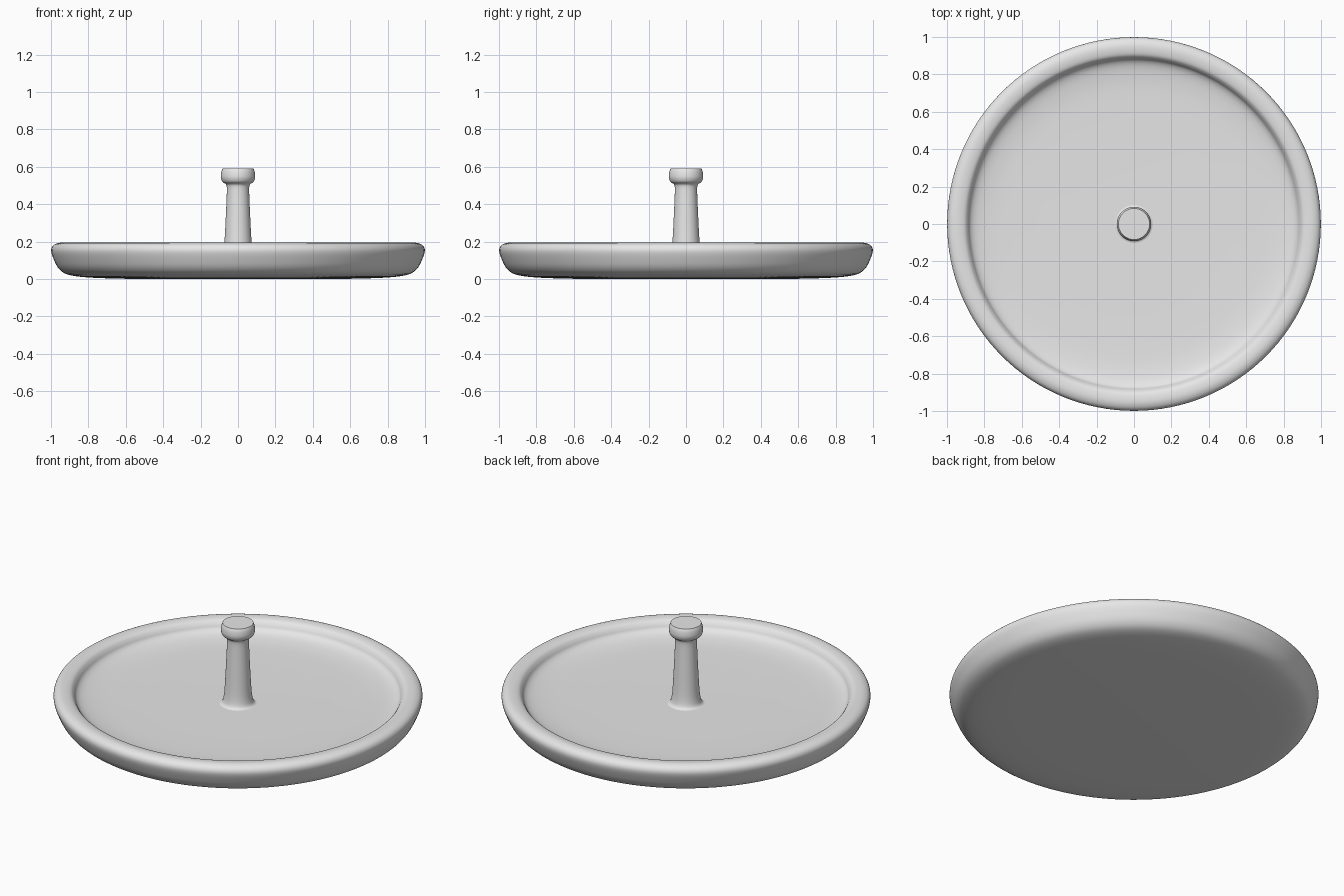
import bpy
import math
from mathutils import Vector

cube = bpy.data.objects.get("Cube")
if cube:
    bpy.data.objects.remove(cube, do_unlink=True)

grey = bpy.data.materials.new("light_grey")
grey.use_nodes = True
colour = (0.8, 0.8, 0.8, 1)
grey.diffuse_color = colour
grey.node_tree.nodes["Principled BSDF"].inputs["Base Color"].default_value = colour


def smooth_path(points, steps=4):
    """Catmull-Rom curve through (radius, height) points."""
    p = [Vector(q) for q in points]
    p = [p[0]] + p + [p[-1]]
    path = []
    for a, b, c, d in zip(p, p[1:], p[2:], p[3:]):
        for i in range(steps):
            t = i / steps
            path.append(0.5 * (2 * b + (c - a) * t + (2 * a - 5 * b + 4 * c - d) * t**2
                               + (3 * b - a - 3 * c + d) * t**3))
    return path + [p[-1]]


def lathe(name, profile, sides):
    """Turn a profile about z; flat discs close any open ends away from the axis."""
    verts, faces = [], []
    for r, z in profile:
        for k in range(sides):
            a = math.tau * k / sides
            verts.append((r * math.cos(a), r * math.sin(a), z))
    for j in range(len(profile) - 1):
        for k in range(sides):
            n = (k + 1) % sides
            low, high = j * sides, (j + 1) * sides
            faces.append((low + k, low + n, high + n, high + k))
    last = (len(profile) - 1) * sides
    faces.append(tuple(reversed(range(sides))))
    faces.append(tuple(range(last, last + sides)))
    mesh = bpy.data.meshes.new(name)
    mesh.from_pydata(verts, [], faces)
    mesh.materials.append(grey)
    obj = bpy.data.objects.new(name, mesh)
    bpy.context.collection.objects.link(obj)
    bpy.ops.object.select_all(action="DESELECT")
    obj.select_set(True)
    bpy.context.view_layer.objects.active = obj
    bpy.ops.object.shade_smooth_by_angle(angle=math.radians(35))
    return obj


# Shallow dish: underside, rounded outer wall, rim, inner wall and floor
lathe("dish", smooth_path([
    (0.5, 0), (0.7, 0.004), (0.84, 0.012), (0.92, 0.028), (0.96, 0.058),
    (0.985, 0.105), (0.999, 0.15), (0.99, 0.178), (0.965, 0.192), (0.935, 0.194),
    (0.905, 0.187), (0.888, 0.17), (0.874, 0.148), (0.845, 0.132), (0.79, 0.121),
    (0.7, 0.114), (0.5, 0.11)]), 128)

# Central handle: flared foot, tapering stem and round knob
lathe("handle", smooth_path([
    (0.105, 0.109), (0.092, 0.114), (0.082, 0.13), (0.075, 0.17), (0.07, 0.24),
    (0.065, 0.34), (0.061, 0.43), (0.06, 0.49), (0.066, 0.508), (0.083, 0.52),
    (0.091, 0.538), (0.092, 0.555), (0.089, 0.575), (0.083, 0.59)]), 64)
